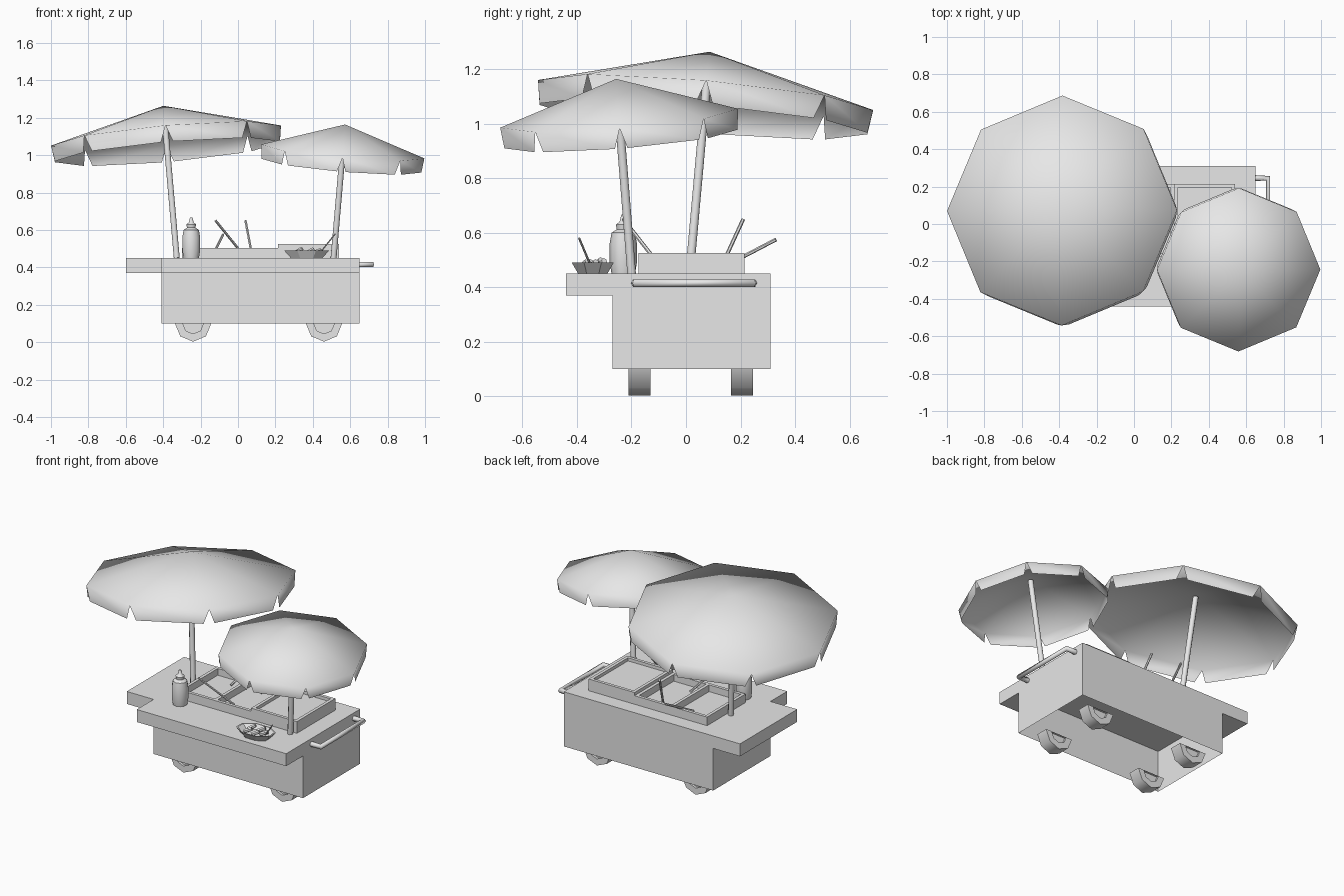
import bpy, bmesh, math
from mathutils import Vector, Matrix

cube = bpy.data.objects.get("Cube")
if cube:
    bpy.data.objects.remove(cube, do_unlink=True)

grey = bpy.data.materials.new("plain_grey")
grey.use_nodes = True
grey.diffuse_color = (0.8, 0.8, 0.8, 1)
grey.node_tree.nodes["Principled BSDF"].inputs["Base Color"].default_value = (0.8, 0.8, 0.8, 1)


def finish(name, bm, smooth=None, fix=True):
    """Turn a bmesh into an object; smooth is an edge angle in degrees."""
    if fix:
        bmesh.ops.recalc_face_normals(bm, faces=bm.faces)
    me = bpy.data.meshes.new(name)
    bm.to_mesh(me)
    bm.free()
    me.materials.append(grey)
    if smooth:
        for p in me.polygons:
            p.use_smooth = True
        me.set_sharp_from_angle(angle=math.radians(smooth))
    ob = bpy.data.objects.new(name, me)
    bpy.context.collection.objects.link(ob)
    return ob


def loft(name, loops, smooth=None, caps=True):
    """Bridge a list of point loops, optionally closing both ends."""
    bm = bmesh.new()
    rings = [[bm.verts.new(p) for p in loop] for loop in loops]
    for a, b in zip(rings, rings[1:]):
        for i in range(len(a)):
            j = (i + 1) % len(a)
            bm.faces.new((a[i], a[j], b[j], b[i]))
    if caps:
        bm.faces.new(rings[0])
        bm.faces.new(rings[-1])
    return finish(name, bm, smooth)


def ring(cx, cy, z, rx, ry, n):
    return [(cx + rx * math.cos(math.tau * (k + 0.5) / n),
             cy + ry * math.sin(math.tau * (k + 0.5) / n), z) for k in range(n)]


def rod(name, p, q, r, n=8):
    p, q = Vector(p), Vector(q)
    rot = Vector((0, 0, 1)).rotation_difference(q - p)
    circle = [rot @ Vector(v) for v in ring(0, 0, 0, r, r, n)]
    return loft(name, [[c + e for c in circle] for e in (p, q)], 50)


def box(name, x0, x1, y0, y1, z0, z1):
    plan = [(x0, y0), (x1, y0), (x1, y1), (x0, y1)]
    return loft(name, [[(x, y, z) for x, y in plan] for z in (z0, z1)])


# Cart body, open underneath, and its counter with a missing corner
X0, X1, Y0, Y1 = -0.41, 0.65, -0.27, 0.31
BASE, UNDER, TOP = 0.1, 0.37, 0.45
body_plan = [(X0, Y0), (X1, Y0), (X1, Y1), (X0, Y1)]
loft("cart_body", [[(x, y, z) for x, y in body_plan] for z in (BASE, UNDER)], caps=False)
counter_plan = [(X0, -0.44), (X1, -0.44), (X1, Y1), (-0.6, Y1), (-0.6, Y0), (X0, Y0)]
loft("counter", [[(x, y, z) for x, y in counter_plan] for z in (UNDER, TOP)])


# Half wheels with sunken hubs
def half_wheel(name, cx, cy):
    def arc(r, y):
        return [(cx + r * math.cos(math.pi * (1 + k / 4)), cy + y,
                 BASE + r * math.sin(math.pi * (1 + k / 4))) for k in range(5)]
    loft(name, [arc(0.055, -0.025), arc(0.055, -0.04), arc(0.097, -0.04),
                arc(0.097, 0.04), arc(0.055, 0.04), arc(0.055, 0.025)], 50)


for side, wx in (("right", -0.24), ("left", 0.46)):
    for end, wy in (("front", -0.17), ("back", 0.205)):
        half_wheel(f"{end}_{side}_wheel", wx, wy)

# Push handle
curve = bpy.data.curves.new("push_handle", "CURVE")
curve.dimensions = "3D"
curve.bevel_depth = 0.016
curve.bevel_resolution = 1
curve.use_fill_caps = True
path = curve.splines.new("POLY")
path.points.add(3)
for pt, (x, y) in zip(path.points, [(X1, -0.185), (0.717, -0.185), (0.717, 0.245), (X1, 0.245)]):
    pt.co = (x, y, 0.415, 1)
curve.materials.append(grey)
bpy.context.collection.objects.link(bpy.data.objects.new("push_handle", curve))


# Serving trays: a floor framed by four walls
def tray(name, x0, x1, y0, y1, floor, top, t=0.02):
    box(name + "_floor", x0 + t, x1 - t, y0 + t, y1 - t, TOP, floor)
    box(name + "_front_wall", x0, x1, y0, y0 + t, TOP, top)
    box(name + "_back_wall", x0, x1, y1 - t, y1, TOP, top)
    box(name + "_right_wall", x0, x0 + t, y0 + t, y1 - t, TOP, top)
    box(name + "_left_wall", x1 - t, x1, y0 + t, y1 - t, TOP, top)


tray("grill_tray", 0.215, 0.54, -0.175, 0.215, 0.505, 0.525)
tray("topping_tray", -0.3, 0.215, -0.175, 0.215, 0.462, 0.505)
box("topping_tray_divider", -0.055, -0.035, -0.155, 0.195, TOP, 0.505)

# Utensils leaning in the trays
for k, (tip, foot) in enumerate([((-0.12, -0.23, 0.65), (0.03, -0.085, 0.465)),
                                 ((0.04, 0.21, 0.65), (0.075, 0.125, 0.465)),
                                 ((-0.08, 0.33, 0.575), (-0.135, 0.12, 0.465))]):
    rod(f"utensil_{k + 1}", foot, tip, 0.007, 6)

# Sauce bottle
bottle = [(0.043, TOP), (0.05, 0.49), (0.05, 0.56), (0.043, 0.6), (0.024, 0.612),
          (0.027, 0.63), (0.014, 0.64), (0.007, 0.667)]
loft("sauce_bottle", [ring(-0.25, -0.23, z, r, r, 10) for r, z in bottle], 40)

# Food bowl with pieces and a pick
bowl = [(0.7, TOP), (1, 0.49), (0.92, 0.49), (0.68, 0.462)]
loft("food_bowl", [ring(0.367, -0.342, z, 0.13 * s, 0.083 * s, 8) for s, z in bowl])
for k in range(5):
    a = math.tau * k / 5
    cx, cy = 0.367 + 0.055 * math.cos(a), -0.342 + 0.032 * math.sin(a)
    piece = rod(f"food_piece_{k + 1}", (cx - 0.02, cy - 0.01, 0.475),
                (cx + 0.02, cy + 0.012, 0.492 + 0.004 * (k % 3)), 0.012, 6)
rod("food_pick", (0.44, -0.35, 0.48), (0.52, -0.392, 0.58), 0.004, 6)


# Tilted parasols: eight panels, each with a tapering hanging flap
def parasol(name, centre, normal, radius, height, drop, notch):
    c, n = Vector(centre), Vector(normal)
    place = Matrix.Translation(c) @ Vector((0, 0, 1)).rotation_difference(n).to_matrix().to_4x4()
    bm = bmesh.new()
    apex = bm.verts.new((0, 0, height))
    rim = [bm.verts.new((radius * math.cos(k * math.pi / 4),
                         radius * math.sin(k * math.pi / 4), 0)) for k in range(8)]
    down = Vector((0, 0, -drop))
    for k in range(8):
        a, b = rim[k], rim[(k + 1) % 8]
        bm.faces.new((apex, a, b))
        along = (b.co - a.co).normalized() * notch
        low_a = bm.verts.new(a.co + along + down)
        low_b = bm.verts.new(b.co - along + down)
        bm.faces.new((a, low_a, low_b, b))
    bm.transform(place)
    finish(name + "_canopy", bm, 180, fix=False)
    n.normalize()
    foot = c - n * ((c.z - TOP) / n.z)
    rod(name + "_pole", foot, c + n * (height - 0.02), 0.017)


parasol("large_parasol", (-0.385, 0.072, 1.105), (-0.088, 0.09, 1), 0.617, 0.16, 0.088, 0.035)
parasol("small_parasol", (0.56, -0.245, 1.02), (0.086, -0.08, 1), 0.438, 0.145, 0.075, 0.025)
